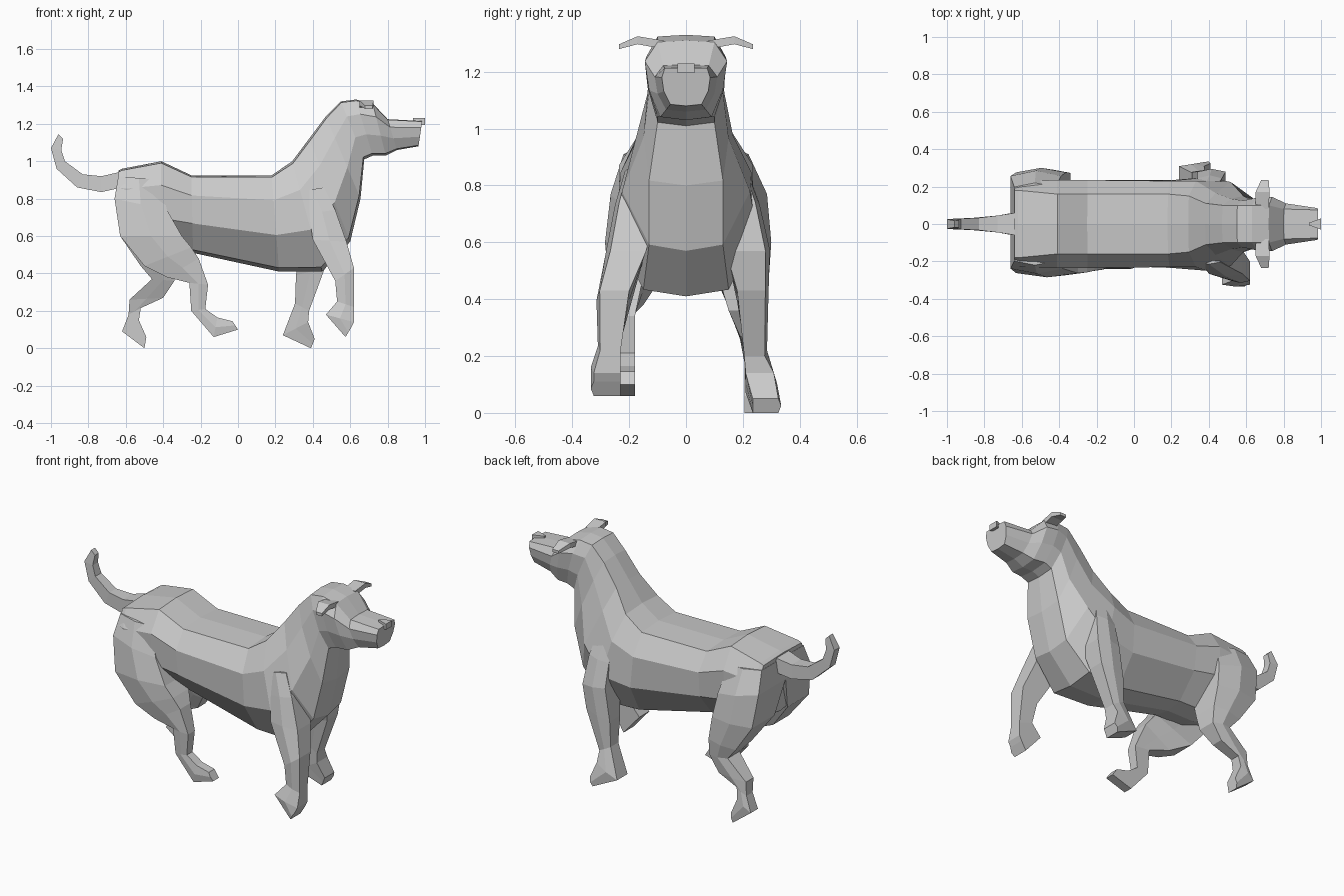
import bpy, bmesh


def loft(name, rings):
    """Skin a row of equal-sized point rings, cap both ends, flat faces."""
    bm = bmesh.new()
    rows = [[bm.verts.new(p) for p in r] for r in rings]
    n = len(rows[0])
    for a, b in zip(rows, rows[1:]):
        for i in range(n):
            j = (i + 1) % n
            bm.faces.new((a[i], a[j], b[j], b[i]))
    bm.faces.new(rows[0])
    bm.faces.new(rows[-1])
    bmesh.ops.recalc_face_normals(bm, faces=bm.faces[:])
    me = bpy.data.meshes.new(name)
    bm.to_mesh(me)
    bm.free()
    ob = bpy.data.objects.new(name, me)
    bpy.context.collection.objects.link(ob)
    return ob


def body_ring(xt, zt, xb, zb, wt, wu, wl, wb):
    """Ten-sided ring between a spine point and an underside point."""
    half = [(0, 0), (wt, .02), (wu, .26), (wl, .62), (wb, .96), (0, 1)]
    pts = [(xt + (xb - xt) * f, w, zt + (zb - zt) * f) for w, f in half]
    return pts + [(x, -y, z) for x, y, z in pts[-2:0:-1]]


def limb_ring(side, x1, z1, x2, z2, y_in, y_out):
    """Six-sided ring: back edge, front edge, slightly bulged outer face."""
    yc = y_out - .1 * (y_out - y_in)
    xm, zm = (x1 + x2) / 2, (z1 + z2) / 2
    pts = [(x1, y_in, z1), (x1, yc, z1), (xm, y_out, zm),
           (x2, yc, z2), (x2, y_in, z2), (xm, y_in, zm)]
    return [(x, side * y, z) for x, y, z in pts]


def limb(name, side, rows):
    return loft(name, [limb_ring(side, *r) for r in rows])


# Torso, neck and head in one skin, from rump to muzzle
torso = [
    (-.64, .95, -.625, .60, .18, .22, .20, .08),
    (-.62, .96, -.54, .55, .18, .23, .22, .10),
    (-.41, 1.0, -.42, .51, .16, .235, .23, .10),
    (-.25, .925, -.24, .51, .16, .235, .22, .10),
    (.18, .925, .22, .41, .16, .23, .235, .13),
    (.29, 1.0, .45, .41, .15, .23, .25, .15),
    (.38, 1.12, .60, .57, .11, .165, .225, .13),
    (.47, 1.24, .655, .80, .10, .135, .15, .13),
]
head = [
    (.55, 1.32, .675, 1.01, .10, .125, .13, .10),
    (.63, 1.33, .72, 1.03, .10, .14, .135, .10),
    (.72, 1.31, .79, 1.03, .10, .145, .13, .09),
    (.80, 1.225, .85, 1.06, .08, .11, .10, .07),
    (.985, 1.215, .965, 1.08, .075, .085, .078, .055),
]
loft("body_and_head", [body_ring(*r) for r in torso + head])

# Near front leg, paw lifted
limb("front_leg_near", -1, [
    (.34, .84, .46, .86, .10, .215),
    (.38, .72, .52, .74, .10, .25),
    (.40, .58, .58, .57, .14, .28),
    (.52, .36, .62, .43, .20, .315),
    (.53, .25, .62, .22, .23, .31),
    (.47, .18, .62, .14, .23, .335),
    (.575, .06, .605, .11, .23, .335)])

# Far front leg, paw on the ground
limb("front_leg_far", 1, [
    (.32, .84, .44, .86, .10, .215),
    (.34, .72, .47, .74, .10, .26),
    (.34, .58, .49, .57, .14, .295),
    (.31, .39, .465, .43, .18, .29),
    (.305, .24, .38, .20, .205, .285),
    (.24, .07, .375, .14, .21, .32),
    (.39, .0, .41, .05, .235, .335)])

# Near hind leg, stepping forward
limb("hind_leg_near", -1, [
    (-.64, .92, -.42, .90, 0, .22),
    (-.66, .80, -.38, .74, 0, .265),
    (-.63, .60, -.30, .60, .06, .285),
    (-.50, .44, -.25, .54, .11, .275),
    (-.38, .38, -.21, .48, .15, .26),
    (-.26, .35, -.16, .34, .18, .25),
    (-.25, .20, -.175, .21, .18, .24),
    (-.13, .06, -.11, .165, .18, .24),
    (.0, .10, -.03, .145, .18, .24)])

# Far hind leg, trailing
limb("hind_leg_far", 1, [
    (-.64, .92, -.42, .90, 0, .22),
    (-.66, .80, -.39, .74, 0, .285),
    (-.63, .60, -.365, .60, .06, .30),
    (-.52, .44, -.34, .46, .12, .29),
    (-.46, .37, -.34, .36, .15, .275),
    (-.58, .26, -.40, .27, .19, .27),
    (-.585, .18, -.52, .215, .205, .27),
    (-.62, .09, -.53, .15, .205, .28),
    (-.50, .0, -.49, .06, .205, .28)])

# Tail: lower edge, upper edge, half width
tail = [(-.62, .86, -.60, .95, .065), (-.73, .835, -.73, .92, .045),
        (-.86, .86, -.83, .93, .033), (-.97, .96, -.925, 1.0, .028),
        (-1.0, 1.07, -.945, 1.06, .025), (-.96, 1.145, -.935, 1.12, .018)]
loft("tail", [[(a, -w, b), (a, w, b), (c, w, d), (c, -w, d)]
              for a, b, c, d, w in tail])

# Ears: thin flaps reaching sideways and drooping at the tip
ear = [(.08, .65, .72, 1.28, 1.31), (.17, .65, .725, 1.297, 1.325),
       (.235, .68, .72, 1.28, 1.297)]
for label, s in (("near", -1), ("far", 1)):
    loft("ear_" + label, [[(a, s * y, b), (c, s * y, b), (c, s * y, d), (a, s * y, d)]
                          for y, a, c, b, d in ear])

# Nose: small wedge on the muzzle tip
loft("nose", [[(.935, -.006, z), (.935, .006, z), (1.0, .03, z), (1.0, -.03, z)]
              for z in (1.195, 1.23)])
